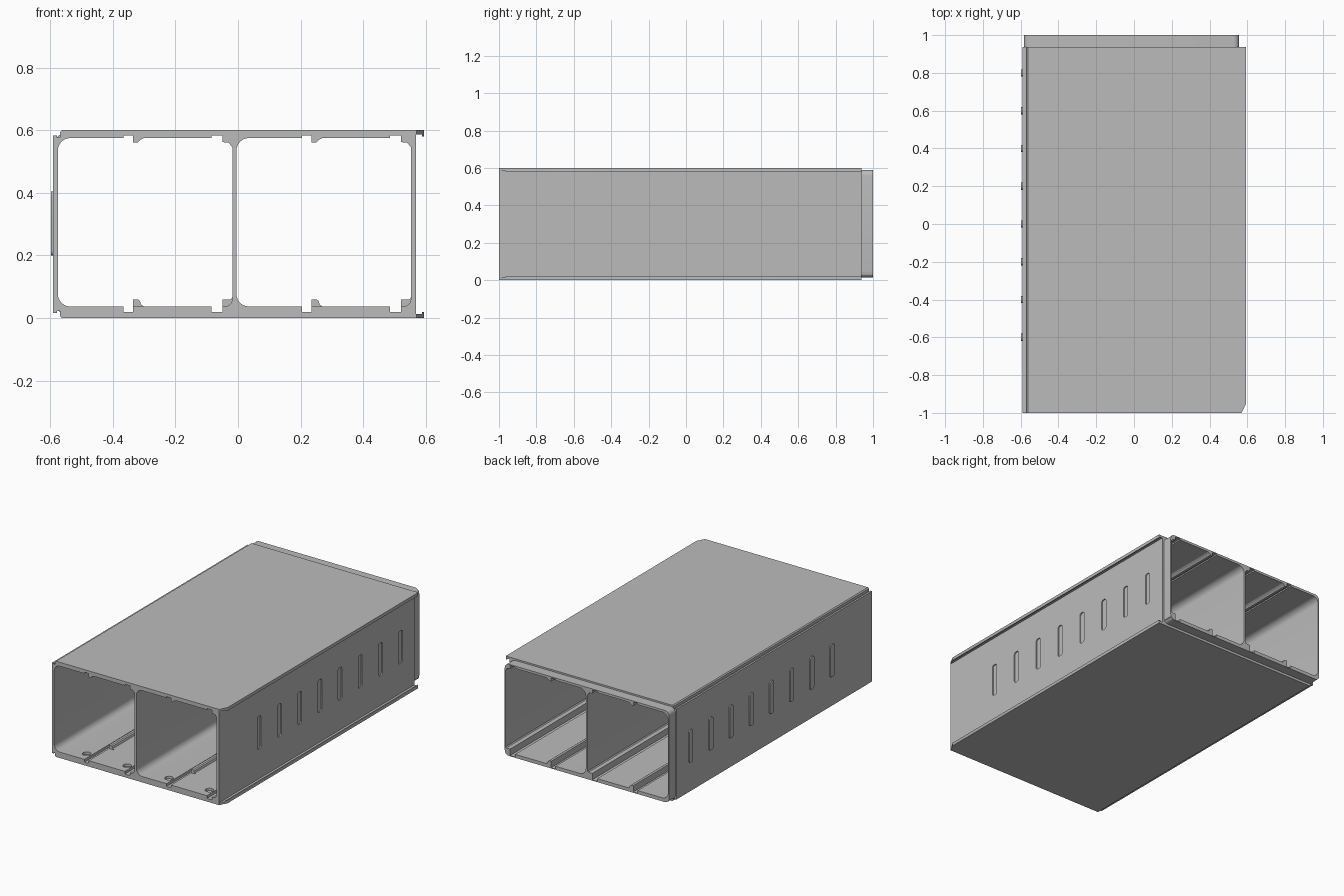
import bpy, bmesh
from math import sin, cos, pi, radians

cube = bpy.data.objects.get("Cube")
if cube:
    bpy.data.objects.remove(cube, do_unlink=True)

grey = bpy.data.materials.new("mid_grey")
grey.use_nodes = True
COLOUR = (0.5, 0.5, 0.5, 1)
grey.diffuse_color = COLOUR
grey.node_tree.nodes["Principled BSDF"].inputs["Base Color"].default_value = COLOUR

HEIGHT, FRONT, SHOULDER, BACK = 0.6, -1.0, 0.937, 1.0
CELL_STARTS = (-0.575, -0.005)

# How a 2D profile point and a depth become a 3D point
ALONG = {
    "x": lambda u, v, t: (t, u, v),
    "y": lambda u, v, t: (u, t, v),
    "z": lambda u, v, t: (u, v, t),
}


def arc(cx, cz, r, start, steps=6):
    """Quarter arc, anticlockwise from the start angle in degrees."""
    return [(cx + r * cos(radians(start) + pi / 2 * i / steps),
             cz + r * sin(radians(start) + pi / 2 * i / steps))
            for i in range(steps + 1)]


def rounded(x0, x1, z0, z1, r):
    return (arc(x0 + r, z0 + r, r, 180) + arc(x1 - r, z0 + r, r, 270)
            + arc(x1 - r, z1 - r, r, 0) + arc(x0 + r, z1 - r, r, 90))


def prism(bm, loops, axis, t0, t1):
    """Solid from an outline and optional hole outlines, closed at both ends."""
    edges, ends = [], []
    for loop in loops:
        near = [bm.verts.new(ALONG[axis](u, v, t0)) for u, v in loop]
        far = [bm.verts.new(ALONG[axis](u, v, t1)) for u, v in loop]
        ends.append((near, far))
        n = len(loop)
        for i in range(n):
            j = (i + 1) % n
            bm.faces.new((near[i], near[j], far[j], far[i]))
    for side in (0, 1):
        rims = [bm.edges.get((e[side][i], e[side][i - 1]))
                for e in ends for i in range(len(e[side]))]
        bmesh.ops.triangle_fill(bm, edges=rims, use_beauty=True)


def make(name, parts):
    bm = bmesh.new()
    for part in parts:
        prism(bm, *part)
    bmesh.ops.recalc_face_normals(bm, faces=bm.faces)
    mesh = bpy.data.meshes.new(name)
    bm.to_mesh(mesh)
    bm.free()
    mesh.materials.append(grey)
    obj = bpy.data.objects.new(name, mesh)
    bpy.context.collection.objects.link(obj)
    return obj


def activate(obj):
    bpy.ops.object.select_all(action="DESELECT")
    obj.select_set(True)
    bpy.context.view_layer.objects.active = obj


def shifted(points, dx):
    return [(x + dx, z) for x, z in points]


# Cell opening: rounded corners, two grooves in the floor and ceiling
FLOOR, CEILING, WIDTH = 0.037, 0.575, 0.557
GROOVES = ((0.21, 0.24), (0.49, 0.525))


def groove(a, b, level, bottom):
    return [(a, level), (a, bottom), (b, bottom), (b, level)]


cell = arc(0.04, FLOOR + 0.04, 0.04, 180)
for a, b in GROOVES:
    cell += groove(a, b, FLOOR, 0.02)
cell += arc(WIDTH - 0.025, FLOOR + 0.025, 0.025, 270)
cell += arc(WIDTH - 0.025, CEILING - 0.025, 0.025, 0)
for a, b in reversed(GROOVES):
    cell += groove(b, a, CEILING, 0.583)
cell += arc(0.04, CEILING - 0.04, 0.04, 90)
cells = [shifted(cell, x) for x in CELL_STARTS]

# Outer casing: stepped edge on one side, hooked flanges on the other
upper = [(-0.59, 0.583), (-0.578, 0.583), (-0.578, 0.577), (-0.568, 0.577),
         (-0.568, 0.594), (-0.562, 0.6), (0.594, 0.6), (0.594, 0.58),
         (0.587, 0.58), (0.587, 0.586), (0.568, 0.586)]
outline = upper + [(x, HEIGHT - z) for x, z in reversed(upper)]
casing = make("casing", [([outline] + cells, "y", FRONT, SHOULDER)])

# Cuts: wall slots, bevelled flange corner, screw recesses in the floor
slots = [rounded(y - 0.019, y + 0.019, 0.2, 0.405, 0.014)
         for y in [-0.6 + 0.2 * i for i in range(8)]]
cuts = [([s], "x", 0.561, 0.58) for s in slots]
corner = [(0.569, -1.01), (0.62, -1.01), (0.62, -0.9), (0.569, -1.0)]
cuts.append(([corner], "z", -0.1, 0.7))
for start in CELL_STARTS:
    for dx in (0.178, 0.458):
        cuts.append(([rounded(start + dx - 0.025, start + dx + 0.025,
                              -0.955, -0.905, 0.0249)], "z", 0.022, 0.06))
cutter = make("casing_cutter", cuts)
cutter.hide_render = True
cut = casing.modifiers.new("cuts", "BOOLEAN")
cut.operation, cut.solver, cut.object = "DIFFERENCE", "EXACT", cutter
activate(casing)
bpy.ops.object.modifier_apply(modifier="cuts")
bpy.data.objects.remove(cutter, do_unlink=True)

# Slimmer rear lip that plugs into the next unit
lip = make("rear_lip", [([rounded(-0.583, 0.557, 0.015, 0.59, 0.03)] + cells,
                         "y", SHOULDER, BACK)])

# Raised keys matching the slots
keys = make("side_keys", [([s], "x", -0.597, -0.588) for s in slots])

# Guide rails beside the grooves
low_mid = [(0.24, 0.02), (0.27, 0.02), (0.275, 0.037), (0.266, 0.043),
           (0.262, 0.055), (0.255, 0.06), (0.24, 0.06)]
low_side = [(0.525, 0.02), (0.56, 0.03), (0.56, 0.07), (0.552, 0.06),
            (0.525, 0.06)]
high_mid = [(0.24, 0.583), (0.24, 0.56), (0.255, 0.56), (0.264, 0.57),
            (0.275, 0.575), (0.275, 0.583)]
high_side = [(0.525, 0.583), (0.525, 0.562), (0.545, 0.56), (0.555, 0.548),
             (0.56, 0.548), (0.56, 0.57)]
floor_rails = make("floor_rails", [([shifted(p, x)], "y", -0.8, BACK)
                                   for p in (low_mid, low_side) for x in CELL_STARTS])
ceiling_rails = make("ceiling_rails", [([shifted(p, x)], "y", FRONT, BACK)
                                       for p in (high_mid, high_side) for x in CELL_STARTS])

for obj in (casing, lip, keys, floor_rails, ceiling_rails):
    activate(obj)
    bpy.ops.object.shade_smooth_by_angle(angle=radians(30))
